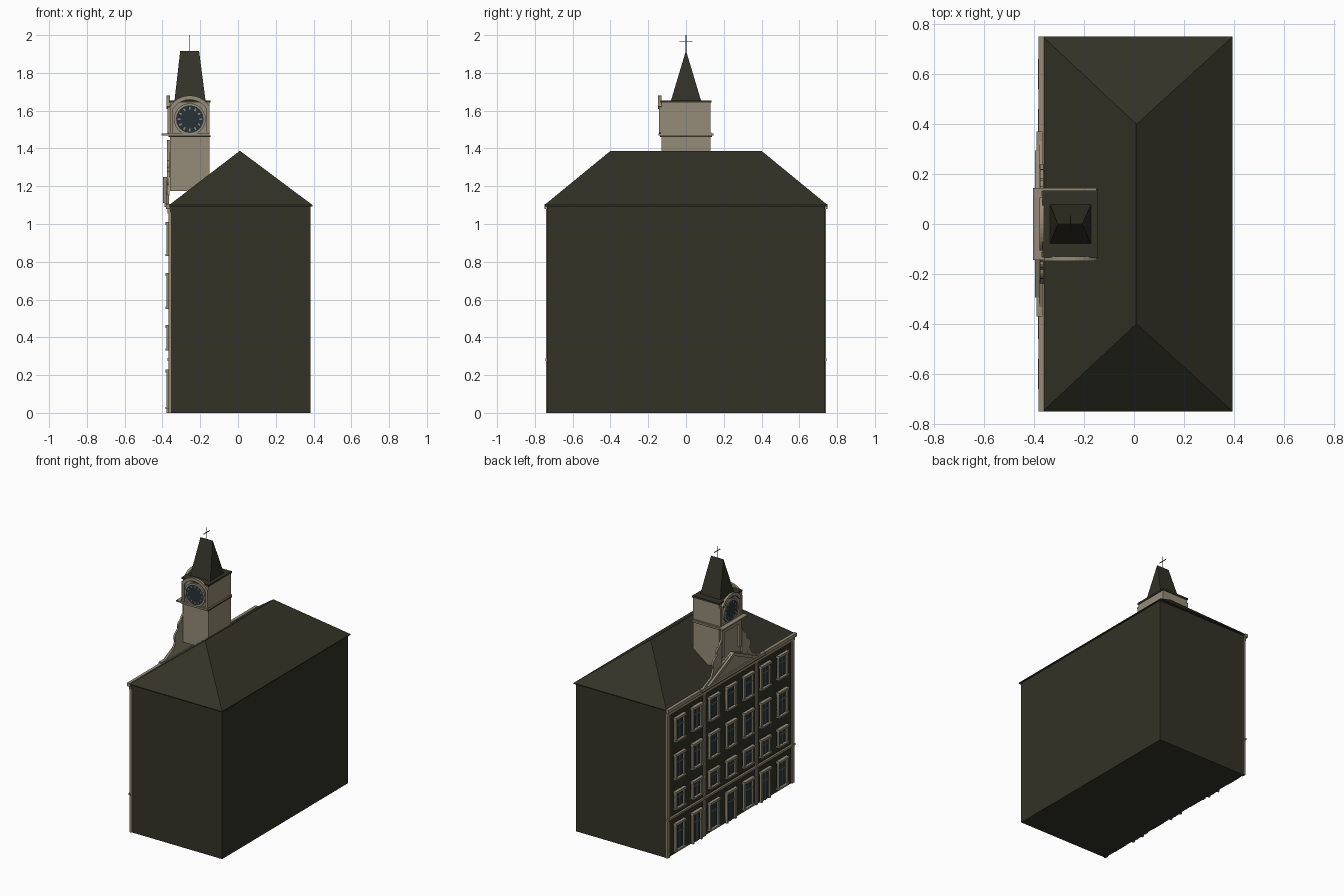
import bpy, bmesh, math
from mathutils import Vector

if "Cube" in bpy.data.objects:
    bpy.data.objects.remove(bpy.data.objects["Cube"])


def material(name, rgb):
    m = bpy.data.materials.new(name)
    m.diffuse_color = (*rgb, 1)
    m.use_nodes = True
    m.node_tree.nodes["Principled BSDF"].inputs["Base Color"].default_value = m.diffuse_color
    return m


DARK = material("dark_olive", (0.033, 0.032, 0.020))
STONE = material("beige_stone", (0.30, 0.26, 0.185))
GLASS = material("blue_glass", (0.020, 0.034, 0.040))
BARS = material("grey_bars", (0.13, 0.15, 0.16))


def finish(name, bm, mat):
    bmesh.ops.recalc_face_normals(bm, faces=bm.faces)
    me = bpy.data.meshes.new(name)
    bm.to_mesh(me)
    bm.free()
    me.materials.append(mat)
    ob = bpy.data.objects.new(name, me)
    bpy.context.collection.objects.link(ob)
    return ob


def boxes(name, items, mat):
    """Boxes given as (x0, x1, y0, y1, z0, z1), gathered in one object."""
    bm = bmesh.new()
    for x0, x1, y0, y1, z0, z1 in items:
        vs = bmesh.ops.create_cube(bm, size=1)["verts"]
        for v in vs:
            v.co = Vector(((x0 + x1) / 2 + v.co.x * (x1 - x0),
                           (y0 + y1) / 2 + v.co.y * (y1 - y0),
                           (z0 + z1) / 2 + v.co.z * (z1 - z0)))
    return finish(name, bm, mat)


# Maps from wall coordinates (across, up, outward) to space
def on_facade(u, v, d):
    return (-0.36 - d, u, v)


def on_tower_front(u, v, d):
    return (-0.255 + u, -0.13 - d, v)


def plates(name, outlines, place, d0, d1, mat):
    """Extruded outlines standing on a wall."""
    bm = bmesh.new()
    for pts in outlines:
        a = [bm.verts.new(place(u, v, d0)) for u, v in pts]
        b = [bm.verts.new(place(u, v, d1)) for u, v in pts]
        bm.faces.new(a)
        bm.faces.new(b)
        for i in range(len(pts)):
            j = (i + 1) % len(pts)
            bm.faces.new((a[i], a[j], b[j], b[i]))
    return finish(name, bm, mat)


def arc(cx, cz, r, a0, a1, n):
    return [(cx + r * math.cos(math.radians(a0 + (a1 - a0) * i / n)),
             cz + r * math.sin(math.radians(a0 + (a1 - a0) * i / n))) for i in range(n + 1)]


def frustum(name, base, z0, top, z1, mat):
    """Solid between two rectangles (x0, x1, y0, y1)."""
    bm = bmesh.new()
    ring = []
    for (x0, x1, y0, y1), z in ((base, z0), (top, z1)):
        ring.append([bm.verts.new(p) for p in
                     ((x0, y0, z), (x1, y0, z), (x1, y1, z), (x0, y1, z))])
    a, b = ring
    bm.faces.new(a)
    bm.faces.new(b)
    for i in range(4):
        j = (i + 1) % 4
        bm.faces.new((a[i], a[j], b[j], b[i]))
    bmesh.ops.remove_doubles(bm, verts=bm.verts, dist=1e-5)
    bmesh.ops.dissolve_degenerate(bm, edges=bm.edges, dist=1e-5)
    return finish(name, bm, mat)


# Main block and hipped roof
boxes("body", [(-0.36, 0.385, -0.735, 0.735, 0, 1.10)], DARK)
boxes("eaves", [(-0.365, 0.395, -0.75, 0.75, 1.093, 1.10)], DARK)
frustum("hip_roof", (-0.365, 0.395, -0.75, 0.75), 1.10,
        (0.009, 0.011, -0.40, 0.40), 1.387, DARK)

# Facade mouldings: cornice steps, storey band, pilasters
boxes("cornice", [(-0.382, -0.36, -0.75, 0.75, 1.08, 1.105),
                  (-0.373, -0.36, -0.742, 0.742, 1.055, 1.08)], STONE)
boxes("storey_band", [(-0.374, -0.36, -0.745, 0.745, 0.275, 0.29)], STONE)
boxes("pilasters", [(-0.368, -0.355, y - 0.013, y + 0.013, 0, 1.06)
                    for y in (-0.727, -0.305, 0.305, 0.727)], STONE)

# Windows and doors: seven bays, four storeys
frames, panes, bars = [], [], []
for row, (z0, z1) in enumerate(((0.02, 0.23), (0.33, 0.465), (0.55, 0.74), (0.83, 1.01))):
    for i in range(-3, 4):
        y, w, lo = i * 0.2, 0.056, z0
        door = row == 0 and i in (-2, 0, 2)
        if door:
            lo = 0.0
        panes.append((-0.366, -0.358, y - w, y + w, lo, z1))
        for s in (-1, 1):
            ya, yb = sorted((y + s * w, y + s * (w - 0.015)))
            frames.append((-0.378, -0.36, ya, yb, lo, z1))
        frames.append((-0.385, -0.36, y - w - 0.004, y + w + 0.004, z1 - 0.016, z1))
        if not door:
            frames.append((-0.385, -0.36, y - w - 0.004, y + w + 0.004, lo, lo + 0.012))
        bars.append((-0.370, -0.36, y - 0.004, y + 0.004, lo, z1 - 0.016))
        zc = lo + (z1 - lo) * 0.64
        bars.append((-0.370, -0.36, y - w + 0.015, y + w - 0.015, zc - 0.004, zc + 0.004))
boxes("window_panes", panes, GLASS)
boxes("window_frames", frames, STONE)
boxes("window_bars", bars, BARS)

# Pediment over the middle bays, with raking mouldings
plates("pediment", [[(-0.36, 1.10), (0.36, 1.10), (0.13, 1.20), (0, 1.25), (-0.13, 1.20)]],
       on_facade, 0.006, 0.02, STONE)
boxes("pediment_base", [(-0.39, -0.366, -0.37, 0.37, 1.09, 1.112)], STONE)
plates("pediment_rakes", [[(s * 0.295, 1.112), (s * 0.245, 1.112), (0, 1.225), (0, 1.25)]
                          for s in (-1, 1)], on_facade, 0.01, 0.036, STONE)

# Scrolls flanking the tower foot
plates("scrolls", [[(s * u, v) for u, v in
                    [(0.12, 1.17), (0.24, 1.15)] + arc(0.175, 1.235, 0.045, -40, 80, 6)
                    + arc(0.15, 1.31, 0.026, -30, 90, 5) + [(0.12, 1.38)]]
                   for s in (-1, 1)], on_facade, 0.003, 0.016, STONE)

# Tower shaft with its two cornices
boxes("tower", [(-0.36, -0.15, -0.13, 0.13, 1.175, 1.645)], STONE)
boxes("tower_cornice", [(-0.405, -0.15, -0.145, 0.145, 1.468, 1.478),
                        (-0.37, -0.148, -0.136, 0.136, 1.478, 1.484)], STONE)
boxes("tower_cornice_shadow_band", [(-0.368, -0.146, -0.138, 0.138, 1.461, 1.468)], DARK)
boxes("tower_cap", [(-0.366, -0.145, -0.135, 0.135, 1.642, 1.655)], DARK)

# Panel with frame on the facade side of the tower
boxes("tower_panel_frame", [(-0.376, -0.36, y - 0.012, y + 0.012, 1.25, 1.445)
                            for y in (-0.1, 0.1)]
      + [(-0.376, -0.36, -0.112, 0.112, 1.425, 1.445)], STONE)

# Clocks on two sides: dial, hour marks, hands, arched hood
for side, place, half in (("front", on_tower_front, 0.105), ("facade", on_facade, 0.13)):
    cz = 1.555
    plates(side + "_clock_dial", [arc(0, cz, 0.073, 0, 345, 23)], place, 0, 0.008, GLASS)
    marks = []
    for k in range(12):
        a = math.radians(30 * k)
        c, s = math.cos(a), math.sin(a)
        marks.append([(r * c - t * s, cz + r * s + t * c) for r, t in
                      ((0.050, -0.004), (0.064, -0.004), (0.064, 0.004), (0.050, 0.004))])
    plates(side + "_clock_marks", marks, place, 0.008, 0.010, STONE)
    hood = []
    outer, inner = arc(0, cz, 0.125, 32, 148, 14), arc(0, cz, 0.103, 32, 148, 14)
    for i in range(14):
        hood.append([outer[i], outer[i + 1], inner[i + 1], inner[i]])
    plates(side + "_clock_hood", hood, place, 0, 0.018, STONE)
    ro, ri = arc(0, cz, 0.084, 0, 360, 24), arc(0, cz, 0.073, 0, 360, 24)
    plates(side + "_clock_rim", [[ro[i], ro[i + 1], ri[i + 1], ri[i]] for i in range(24)],
           place, 0, 0.012, STONE)
    plates(side + "_clock_posts", [[(s * half, 1.484), (s * (half - 0.016), 1.484),
                                    (s * (half - 0.016), 1.62), (s * half, 1.62)]
                                   for s in (-1, 1)], place, 0, 0.012, STONE)

# Wedge spire and cross
frustum("spire", (-0.336, -0.172, -0.079, 0.079), 1.655,
        (-0.306, -0.206, -0.001, 0.001), 1.915, DARK)
boxes("cross", [(-0.257, -0.253, -0.002, 0.002, 1.91, 2.0),
                (-0.257, -0.253, -0.034, 0.034, 1.963, 1.967)], DARK)
